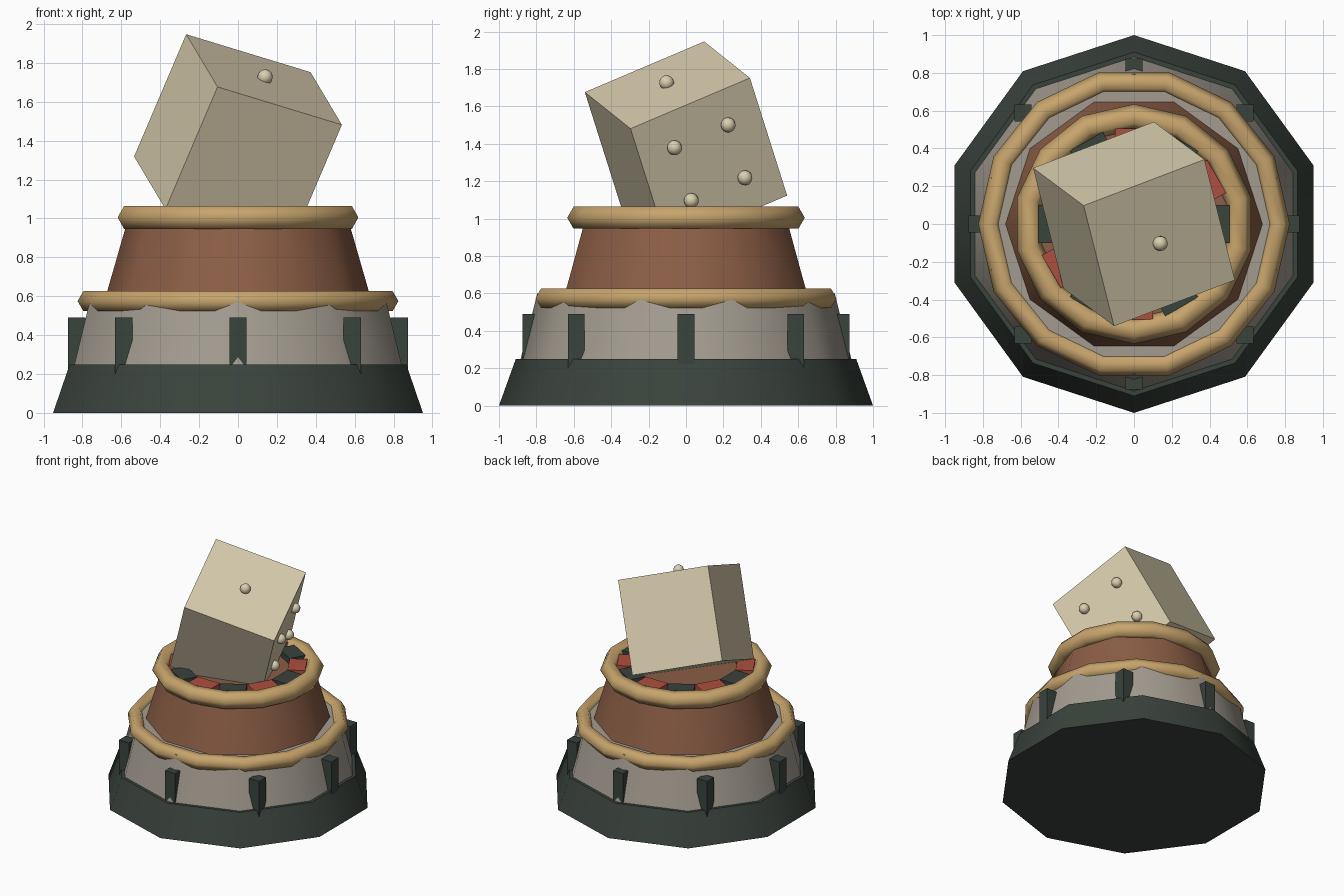
import bpy
import math
from mathutils import Matrix, Vector, Euler

if "Cube" in bpy.data.objects:
    bpy.data.objects.remove(bpy.data.objects["Cube"], do_unlink=True)


def material(name, rgb):
    mat = bpy.data.materials.new(name)
    mat.use_nodes = True
    mat.diffuse_color = (*rgb, 1)
    mat.node_tree.nodes["Principled BSDF"].inputs["Base Color"].default_value = (*rgb, 1)
    return mat


DARK = material("dark green", (0.042, 0.056, 0.046))
STONE = material("grey stone", (0.37, 0.33, 0.28))
WOOD = material("brown wood", (0.26, 0.11, 0.06))
GOLD = material("gold", (0.57, 0.37, 0.15))
RED = material("red", (0.42, 0.08, 0.05))
IVORY = material("ivory", (0.70, 0.62, 0.43))


def finish(name, mat, smooth=None):
    obj = bpy.context.object
    obj.name = name
    obj.data.materials.append(mat)
    if smooth:
        bpy.ops.object.shade_smooth_by_angle(angle=math.radians(smooth))
    return obj


def tier(name, mat, z0, z1, r0, r1, turn=0):
    """Ten-sided tapered drum between two heights."""
    bpy.ops.mesh.primitive_cone_add(vertices=10, radius1=r0, radius2=r1, depth=z1 - z0,
                                    location=(0, 0, (z0 + z1) / 2), rotation=(0, 0, turn))
    return finish(name, mat, 50)


def ring(name, z, major, minor, turn=0):
    bpy.ops.mesh.primitive_torus_add(major_segments=14, minor_segments=6, major_radius=major,
                                     minor_radius=minor, location=(0, 0, z), rotation=(0, 0, turn))
    return finish(name, GOLD, 80)


def box(name, mat, loc, size, rot=(0, 0, 0)):
    bpy.ops.mesh.primitive_cube_add(size=1, location=loc, rotation=rot)
    obj = finish(name, mat)
    obj.scale = size
    return obj


# Stacked drums and rim rings
tier("base", DARK, 0, 0.25, 1.0, 0.91)
tier("stone_tier", STONE, 0.2, 0.6, 0.897, 0.795)
tier("wood_tier", WOOD, 0.6, 1.0, 0.68, 0.565, math.pi / 2)
ring("lower_ring", 0.575, 0.765, 0.06)
ring("upper_ring", 1.005, 0.567, 0.068, math.pi / 2)

# Posts around the stone tier
for i in range(8):
    a = i * math.tau / 8
    box(f"post_{i + 1}", DARK, (0.83 * math.cos(a), 0.83 * math.sin(a), 0.34), (0.09, 0.09, 0.3))

# Alternating pockets inside the upper ring
for i in range(12):
    a = i * math.tau / 12
    box(f"pocket_{i + 1}", RED if i % 2 else DARK,
        (0.44 * math.cos(a), 0.44 * math.sin(a), 1.015), (0.13, 0.2, 0.07), (0, 0, a))

# Tilted die
tilt = Euler([math.radians(d) for d in (23.3, 15.9, 20.9)])
centre = Vector((0, 0, 1.4))
box("die", IVORY, centre, (0.712, 0.712, 0.712), tilt)

# Pips: one on the top face, four on the left face
pose = Matrix.Translation(centre) @ tilt.to_matrix().to_4x4()
pips = [(0, 0, 0.37)] + [(0.37, y, z) for y in (-0.16, 0.16) for z in (-0.16, 0.16)]
for i, p in enumerate(pips):
    bpy.ops.mesh.primitive_uv_sphere_add(segments=12, ring_count=8, radius=0.04,
                                         location=pose @ Vector(p), rotation=tilt)
    finish(f"pip_{i + 1}", IVORY, 60)
